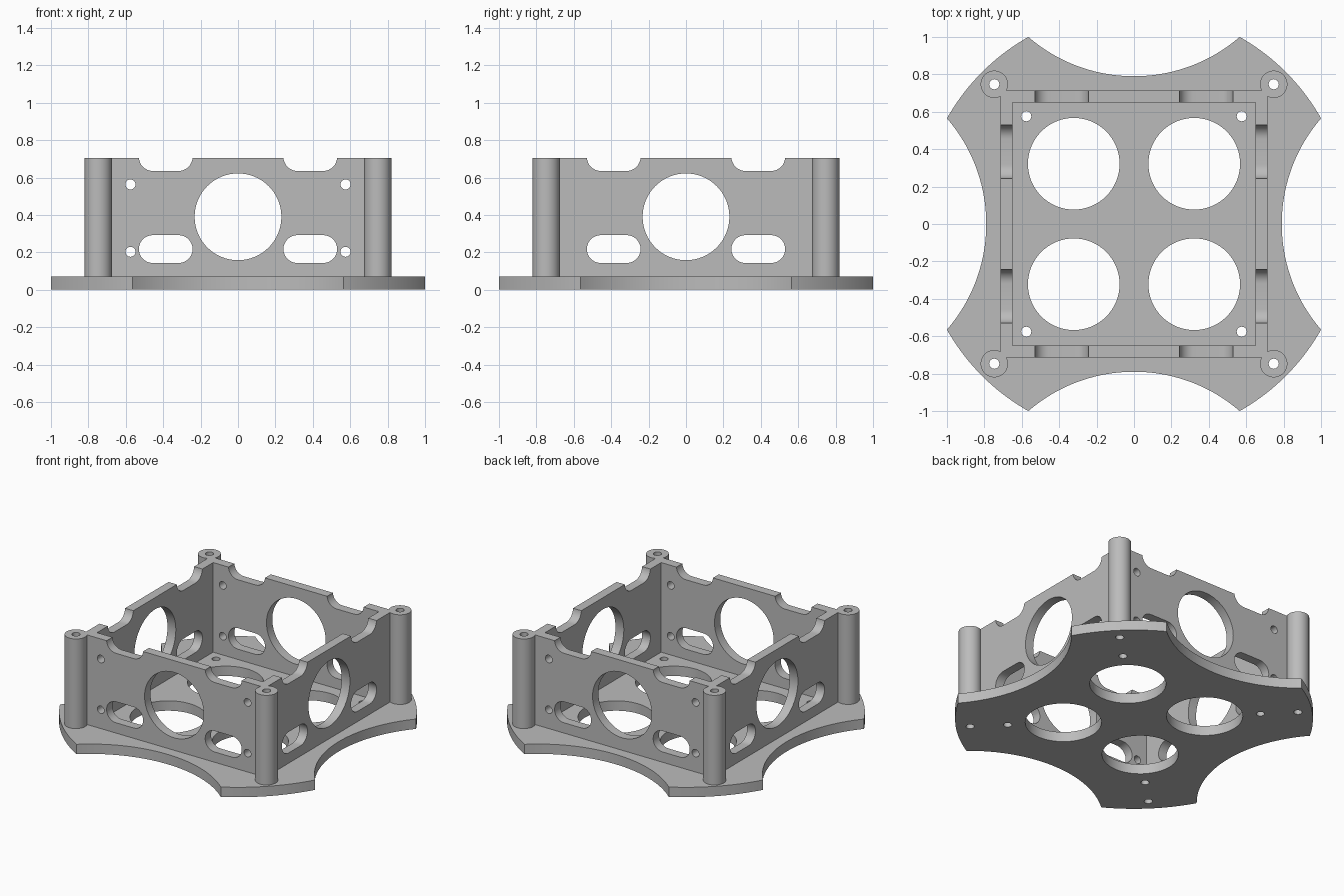
import bpy, bmesh
from math import pi, cos, sin, atan2, asin, hypot
from mathutils import Matrix, Vector

cube = bpy.data.objects.get("Cube")
if cube:
    bpy.data.objects.remove(cube, do_unlink=True)

grey = bpy.data.materials.new("light grey")
grey.use_nodes = True
grey.diffuse_color = (0.5, 0.5, 0.5, 1)
grey.node_tree.nodes["Principled BSDF"].inputs["Base Color"].default_value = (0.5, 0.5, 0.5, 1)

BASE, TOP = 0.07, 0.705          # plate top and wall top
OUT, INN = 0.715, 0.65           # wall faces
POST, BORE = 0.747, 0.027        # post centre and small hole radius
SIDES = [(sx, sy) for sx in (-1, 1) for sy in (-1, 1)]


def arc(cx, cy, r, a0, a1, n):
    return [(cx + r * cos(a0 + (a1 - a0) * i / n), cy + r * sin(a0 + (a1 - a0) * i / n))
            for i in range(n + 1)]


def circle(cx, cy, r, n=64):
    return arc(cx, cy, r, 0, 2 * pi, n)[:-1]


def square(h):
    return [(-h, -h), (h, -h), (h, h), (-h, h)]


def slot(x0, x1, z0, z1):
    r, zc = (z1 - z0) / 2, (z0 + z1) / 2
    return arc(x1 - r, zc, r, -pi / 2, pi / 2, 16) + arc(x0 + r, zc, r, pi / 2, 3 * pi / 2, 16)


def prisms(name, outlines, z0, z1, matrix=Matrix()):
    """Extrude each closed outline from z0 to z1."""
    bm = bmesh.new()
    for pts in outlines:
        face = bm.faces.new([bm.verts.new((x, y, z0)) for x, y in pts])
        new = bmesh.ops.extrude_face_region(bm, geom=[face], use_keep_orig=True)["geom"]
        bmesh.ops.translate(bm, vec=(0, 0, z1 - z0),
                            verts=[v for v in new if isinstance(v, bmesh.types.BMVert)])
    bmesh.ops.recalc_face_normals(bm, faces=bm.faces)
    bm.transform(matrix)
    mesh = bpy.data.meshes.new(name)
    bm.to_mesh(mesh)
    bm.free()
    mesh.materials.append(grey)
    obj = bpy.data.objects.new(name, mesh)
    bpy.context.collection.objects.link(obj)
    return obj


def combine(obj, other, operation):
    bpy.ops.object.select_all(action='DESELECT')
    bpy.context.view_layer.objects.active = obj
    obj.select_set(True)
    mod = obj.modifiers.new(operation.lower(), 'BOOLEAN')
    mod.operation, mod.object, mod.solver = operation, other, 'EXACT'
    bpy.ops.object.modifier_apply(modifier=mod.name)
    bpy.data.objects.remove(other, do_unlink=True)


def finish(obj):
    bpy.ops.object.select_all(action='DESELECT')
    bpy.context.view_layer.objects.active = obj
    obj.select_set(True)
    bpy.ops.object.shade_smooth_by_angle(angle=pi / 6)


# Base plate: round corners on one big circle, scooped sides
TIP, DIP = 0.565, 0.21
rad = hypot(1, TIP)
scoop = (TIP ** 2 + DIP ** 2) / (2 * DIP)
centre = 1 - DIP + scoop
half = asin(TIP / scoop)
tip = atan2(TIP, 1)
quarter = arc(0, 0, rad, tip, pi / 2 - tip, 24)[:-1] + \
    arc(0, centre, scoop, -pi / 2 + half, -pi / 2 - half, 40)[:-1]
outline = []
for k in range(4):
    turn = Matrix.Rotation(k * pi / 2, 2)
    outline += [tuple(turn @ Vector(p)) for p in quarter]
base = prisms("base_plate", [outline], 0, BASE)

holes = [circle(sx * c, sy * c, r, n) for sx, sy in SIDES
         for c, r, n in ((0.322, 0.245, 64), (0.576, BORE, 24), (POST, BORE, 24))]
combine(base, prisms("base_holes", holes, -0.1, 0.2), 'DIFFERENCE')
finish(base)

# Square wall frame with a round post at every corner
frame = prisms("wall_frame_with_posts", [square(OUT)], BASE, TOP)
posts = prisms("posts", [circle(sx * POST, sy * POST, 0.073, 48) for sx, sy in SIDES], BASE, TOP)
combine(frame, posts, 'UNION')
combine(frame, prisms("inside", [square(INN)], -0.1, 1), 'DIFFERENCE')
bores = prisms("bores", [circle(sx * POST, sy * POST, BORE, 24) for sx, sy in SIDES], -0.1, 1)
combine(frame, bores, 'DIFFERENCE')

# Wall openings: round window, slots and top notches; screw holes front and back only
openings = [circle(0, 0.39, 0.232)]
for z0, z1 in ((0.143, 0.292), (0.635, 0.785)):
    openings += [slot(0.243, 0.53, z0, z1), slot(-0.53, -0.243, z0, z1)]
screws = [circle(s * 0.575, z, BORE, 24) for s in (-1, 1) for z in (0.203, 0.563)]
upright = Matrix.Rotation(pi / 2, 4, 'X')
across = Matrix.Rotation(pi / 2, 4, 'Z') @ upright
combine(frame, prisms("front_cuts", openings + screws, -0.9, 0.9, upright), 'DIFFERENCE')
combine(frame, prisms("side_cuts", openings, -0.9, 0.9, across), 'DIFFERENCE')
finish(frame)
